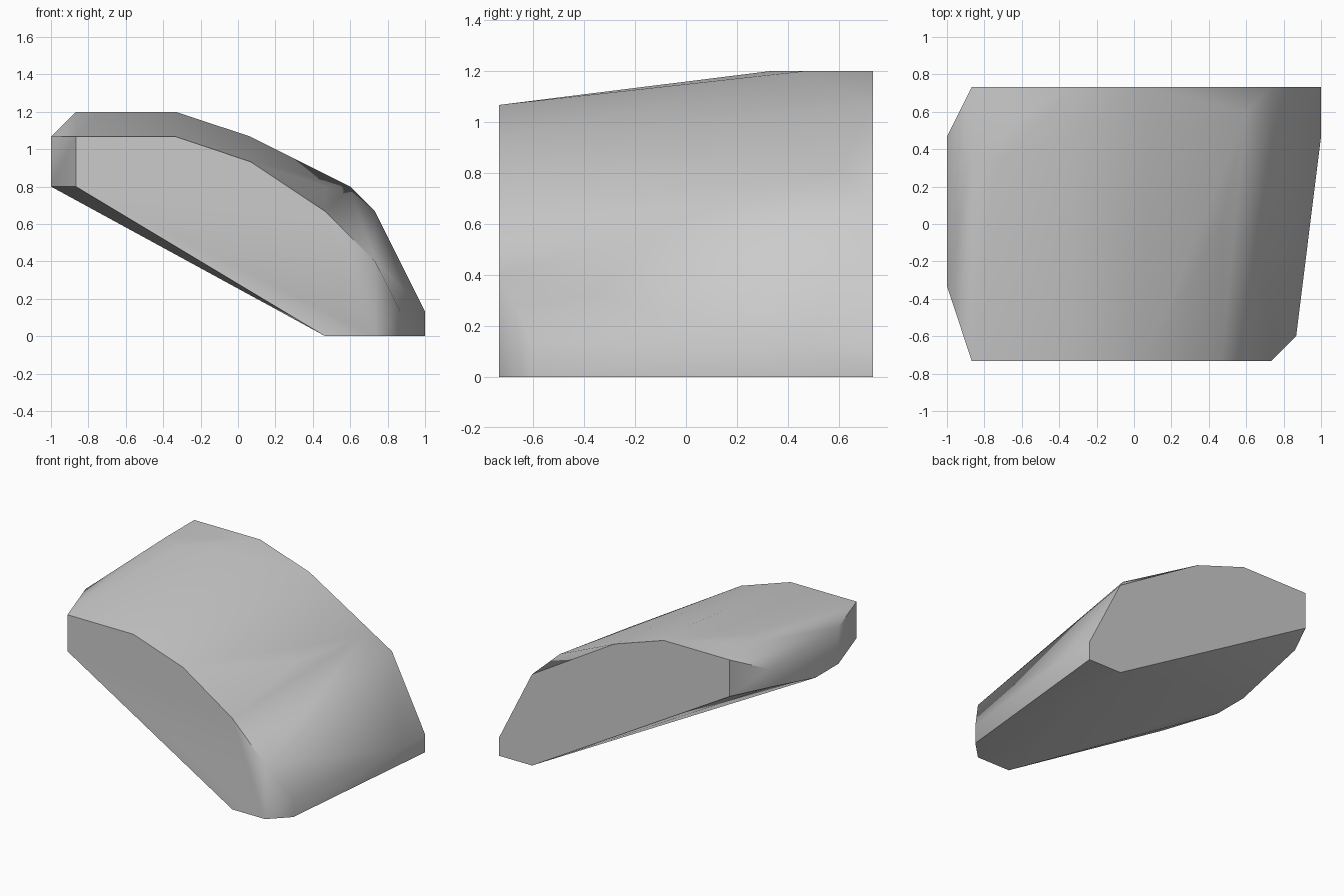
import bpy
import bmesh
import math

# Remove the default object
cube = bpy.data.objects.get("Cube")
if cube:
    bpy.data.objects.remove(cube, do_unlink=True)

# Plain grey stone
stone = bpy.data.materials.new("light_grey_stone")
stone.use_nodes = True
GREY = (0.6, 0.6, 0.6, 1.0)
stone.diffuse_color = GREY
stone.node_tree.nodes["Principled BSDF"].inputs["Base Color"].default_value = GREY

DEPTH = 0.733

# Flat end profiles, as (x, z)
front_profile = [(-.867, 1.067), (-.333, 1.067), (.067, .933), (.467, .667),
                 (.733, .4), (.733, 0), (.467, 0), (-.867, .8)]
back_profile = [(-.867, 1.2), (-.333, 1.2), (.067, 1.067), (.733, .667),
                (1, .133), (1, 0), (.733, 0), (-.867, .933)]

# Corners between the two ends
side_corners = [(-1, -.333, .8), (-1, -.333, 1.067), (-1, -.067, .8),
                (-1, .467, 1.067), (-1, .467, .933),
                (.867, -.6, 0), (.867, -.6, .133), (1, .467, .133)]
top_corners = [(-.867, .4, 1.2), (-.733, .333, 1.2), (-.333, .467, 1.2),
               (.467, 0, .8), (.6, .6, .8)]

points = [(x, -DEPTH, z) for x, z in front_profile]
points += [(x, DEPTH, z) for x, z in back_profile]
points += side_corners + top_corners

# Wrap the corners in a faceted convex shell
bm = bmesh.new()
for p in points:
    bm.verts.new(p)
hull = bmesh.ops.convex_hull(bm, input=bm.verts[:])
loose = {g for g in hull["geom_interior"] + hull["geom_unused"]
         if isinstance(g, bmesh.types.BMVert)}
bmesh.ops.delete(bm, geom=list(loose), context="VERTS")
bmesh.ops.dissolve_limit(bm, angle_limit=math.radians(0.5),
                         verts=bm.verts[:], edges=bm.edges[:])
bmesh.ops.recalc_face_normals(bm, faces=bm.faces[:])
mesh = bpy.data.meshes.new("rock_slab")
bm.to_mesh(mesh)
bm.free()
mesh.materials.append(stone)

slab = bpy.data.objects.new("rock_slab", mesh)
bpy.context.collection.objects.link(slab)

# Soft facets with crisp rims
bpy.ops.object.select_all(action="DESELECT")
slab.select_set(True)
bpy.context.view_layer.objects.active = slab
bpy.ops.object.shade_smooth_by_angle(angle=math.radians(48))
